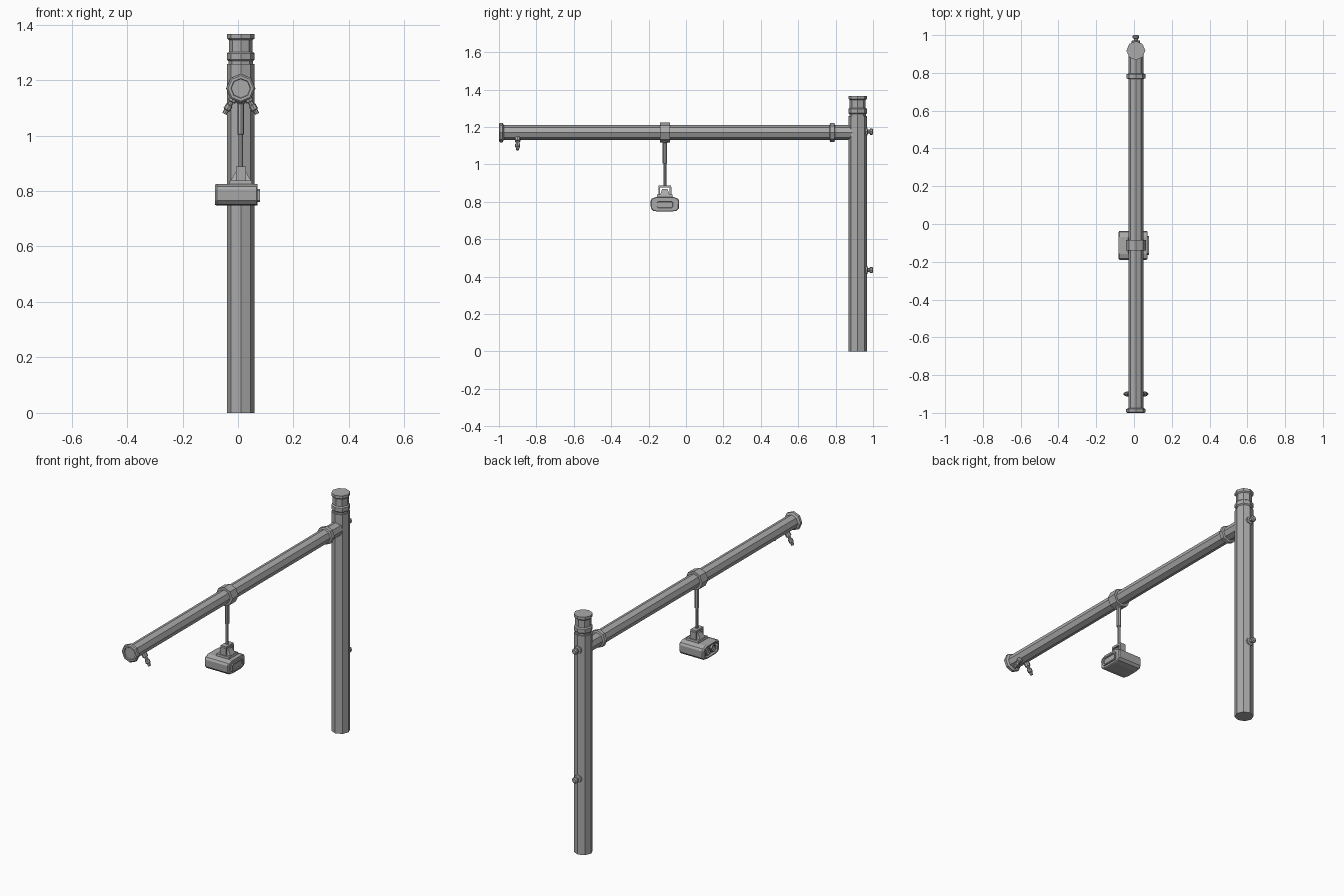
import bpy, bmesh, math
from mathutils import Vector

if "Cube" in bpy.data.objects:
    bpy.data.objects.remove(bpy.data.objects["Cube"])

grey = bpy.data.materials.new("metal grey")
grey.use_nodes = True
colour = (0.4, 0.4, 0.4, 1)
grey.diffuse_color = colour
grey.node_tree.nodes["Principled BSDF"].inputs["Base Color"].default_value = colour

CX = 0.01            # centre line of post and arm
ARM_Z = 1.17
POST_Y = 0.918
LAMP_Y = -0.113


def finish(name, bm):
    bmesh.ops.recalc_face_normals(bm, faces=bm.faces)
    mesh = bpy.data.meshes.new(name)
    bm.to_mesh(mesh)
    bm.free()
    mesh.materials.append(grey)
    obj = bpy.data.objects.new(name, mesh)
    bpy.context.collection.objects.link(obj)
    return obj


def loft(name, rings):
    """Skin closed rings of points and cap both ends."""
    bm = bmesh.new()
    loops = [[bm.verts.new(p) for p in ring] for ring in rings]
    n = len(loops[0])
    for a, b in zip(loops, loops[1:]):
        for i in range(n):
            j = (i + 1) % n
            bm.faces.new((a[i], a[j], b[j], b[i]))
    bm.faces.new(loops[0])
    bm.faces.new(loops[-1])
    return finish(name, bm)


def turned(name, start, direction, profile, sides=8):
    """Faceted turned part: profile is (distance, radius) along direction."""
    rot = Vector(direction).to_track_quat("Z", "Y")
    rings = []
    for t, r in profile:
        rings.append([Vector(start) + rot @ Vector((
            r * math.cos(math.tau * i / sides),
            r * math.sin(math.tau * i / sides), t)) for i in range(sides)])
    return loft(name, rings)


def box(name, centre, size, top=(1, 1)):
    rings = []
    for s, fx, fy in ((-1, 1, 1), (1, *top)):
        rings.append([(centre[0] + x * size[0] * fx / 2,
                       centre[1] + y * size[1] * fy / 2,
                       centre[2] + s * size[2] / 2)
                      for x, y in ((-1, -1), (1, -1), (1, 1), (-1, 1))])
    return loft(name, rings)


# Upright post with neck, ring and cap
turned("post", (CX, POST_Y, 0), (0, 0, 1), [(0, 0.05), (1.258, 0.05)])
turned("post_cap", (CX, POST_Y, 1.258), (0, 0, 1),
       [(0, 0.044), (0.01, 0.044), (0.016, 0.05), (0.038, 0.05), (0.044, 0.043),
        (0.086, 0.043), (0.092, 0.05), (0.108, 0.05)])

# Horizontal arm with end flange and collar
turned("arm", (CX, -0.985, ARM_Z), (0, 1, 0), [(0, 0.039), (1.88, 0.039)])
turned("arm_end_flange", (CX, -1, ARM_Z), (0, 1, 0),
       [(0.006, 0.034), (0, 0.036), (0, 0.046), (0.005, 0.052), (0.02, 0.052), (0.026, 0.04)])
turned("arm_collar", (CX, 0.768, ARM_Z), (0, 1, 0),
       [(0, 0.04), (0.003, 0.05), (0.025, 0.05), (0.028, 0.04)])

# Clamp around the arm and the hanging rod
turned("clamp", (CX, LAMP_Y - 0.027, ARM_Z), (0, 1, 0), [(0, 0.053), (0.054, 0.053)])
turned("rod", (CX, LAMP_Y, 1.14), (0, 0, -1),
       [(0, 0.018), (0.02, 0.018), (0.026, 0.012), (0.135, 0.012), (0.137, 0.008), (0.26, 0.008)])

# Yoke: a bridge over two legs, above a tapered mount
box("yoke_bridge", (CX, LAMP_Y, 0.882), (0.036, 0.066, 0.012))
for side, label in ((-1, "front"), (1, "back")):
    box("yoke_leg_" + label, (CX, LAMP_Y + side * 0.03, 0.856), (0.036, 0.01, 0.044))
box("mount_base", (CX, LAMP_Y, 0.829), (0.086, 0.086, 0.018), (0.9, 0.95))
box("mount_block", (CX, LAMP_Y, 0.852), (0.076, 0.05, 0.032), (0.5, 0.6))

# Lamp housing: rounded section, hollowed at both ends
half = [(0.045, 0.826), (0.07, 0.817), (0.077, 0.805), (0.075, 0.765), (0.063, 0.752), (0.035, 0.747)]
section = half + [(-y, z) for y, z in reversed(half)]
MID_Z = 0.786


def slice_at(x, scale):
    return [(x, LAMP_Y + y * scale, MID_Z + (z - MID_Z) * scale) for y, z in section]


loft("lamp_housing", [slice_at(x, s) for x, s in (
    (-0.07, 0.68), (-0.083, 0.74), (-0.083, 0.9), (-0.076, 1), (0.066, 1), (0.071, 0.94))])


# Rectangular frame with recessed pane on the +x end
def frame(x, w, h):
    c = 0.006
    corners = ((w, h - c), (w - c, h), (c - w, h), (-w, h - c),
               (-w, c - h), (c - w, -h), (w - c, -h), (w, c - h))
    return [(x, LAMP_Y + y, MID_Z - 0.002 + z) for y, z in corners]


loft("lamp_frame", [frame(0.066, 0.05, 0.024), frame(0.079, 0.05, 0.024),
                    frame(0.079, 0.043, 0.017), frame(0.073, 0.041, 0.015)])

# Two round lenses on the -x end
for side in (-1, 1):
    turned("lens", (-0.068, LAMP_Y + side * 0.025, MID_Z), (-1, 0, 0),
           [(0, 0.021), (0.012, 0.021), (0.012, 0.016), (0.007, 0.014)], 12)

# Pair of angled nozzles below the arm's free end
for side, label in ((-1, "right"), (1, "left")):
    turned("nozzle_" + label, (CX + side * 0.022, -0.9, 1.142), (side * 0.5, 0, -0.86),
           [(0, 0.015), (0.022, 0.015), (0.024, 0.009), (0.036, 0.009),
            (0.039, 0.013), (0.056, 0.013), (0.059, 0.009), (0.074, 0.008)])

# Bolts on the back of the post
for z, label in ((1.175, "upper"), (0.435, "lower")):
    turned("bolt_" + label, (CX, 0.95, z), (0, 1, 0),
           [(0, 0.022), (0.02, 0.022), (0.022, 0.011), (0.032, 0.011),
            (0.034, 0.017), (0.046, 0.017), (0.05, 0.011)])
